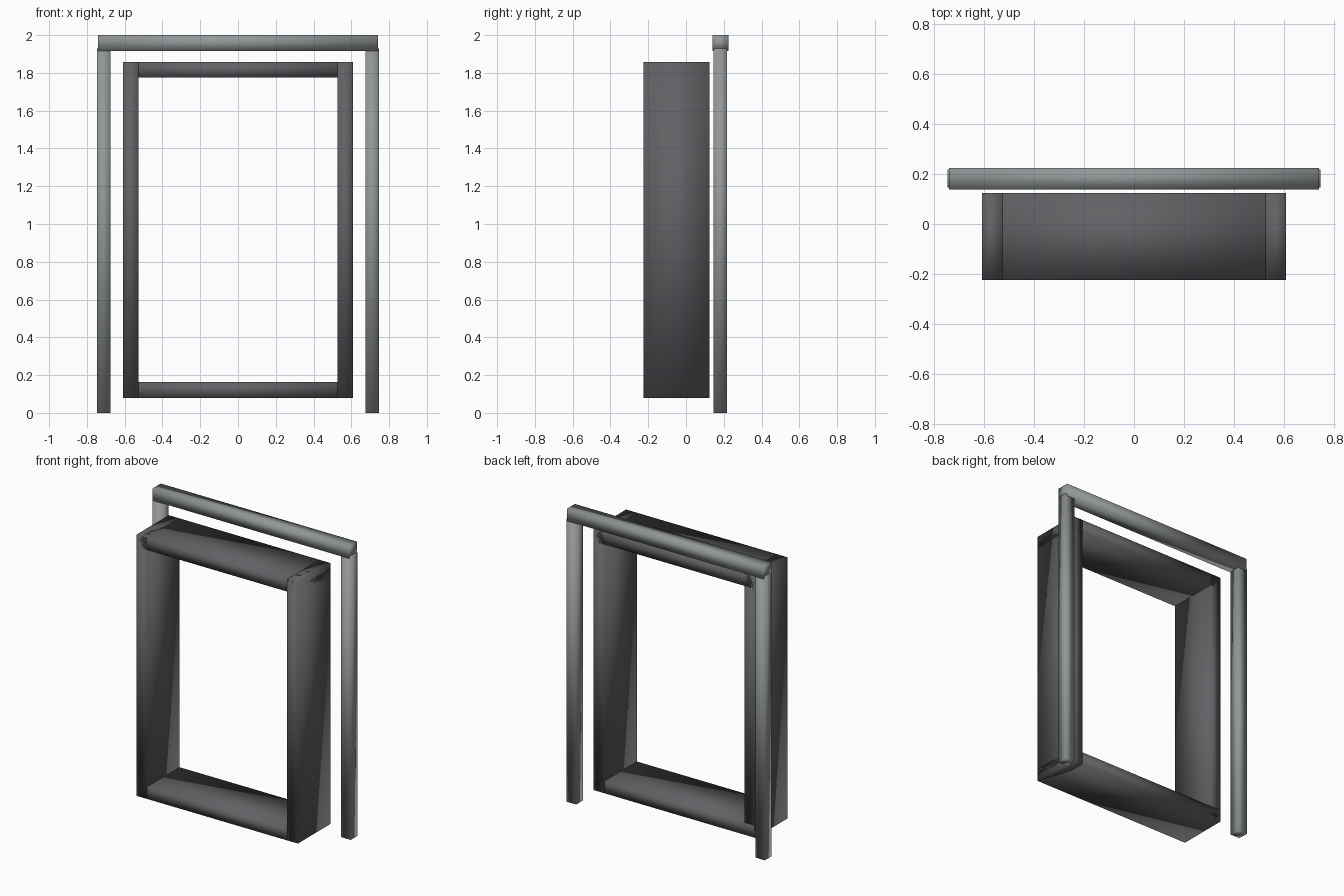
import bpy

if "Cube" in bpy.data.objects:
    bpy.data.objects.remove(bpy.data.objects["Cube"])


def material(name, rgb):
    m = bpy.data.materials.new(name)
    m.diffuse_color = (*rgb, 1)
    m.use_nodes = True
    m.node_tree.nodes["Principled BSDF"].inputs["Base Color"].default_value = m.diffuse_color
    return m


def box(name, xs, ys, zs, mat):
    """Eight-corner box from axis ranges, shaded smooth over its edges."""
    spans = (xs, ys, zs)
    bpy.ops.mesh.primitive_cube_add(size=1)
    ob = bpy.context.object
    ob.name = name
    centre = [(a + b) / 2 for a, b in spans]
    size = [b - a for a, b in spans]
    for v in ob.data.vertices:
        v.co = [c + s * k for c, s, k in zip(centre, size, v.co)]
    ob.data.shade_smooth()
    ob.data.materials.append(mat)
    return ob


light_grey = material("light_grey", (0.29, 0.31, 0.31))
dark_grey = material("dark_grey", (0.12, 0.12, 0.13))

# Slim outer doorway: two posts and a lintel
for side, s in (("left", -1), ("right", 1)):
    xs = sorted((s * 0.675, s * 0.747))
    box(side + "_post", xs, (0.146, 0.218), (0, 1.93), light_grey)
box("lintel", (-0.74, 0.74), (0.139, 0.225), (1.917, 2.0), light_grey)

# Deep inner frame: side, top and bottom panels overlapping at the corners
depth = (-0.225, 0.124)
for side, s in (("left", -1), ("right", 1)):
    xs = sorted((s * 0.527, s * 0.609))
    box(side + "_panel", xs, depth, (0.08, 1.858), dark_grey)
box("top_panel", (-0.609, 0.609), depth, (1.775, 1.858), dark_grey)
box("bottom_panel", (-0.609, 0.609), depth, (0.08, 0.163), dark_grey)
